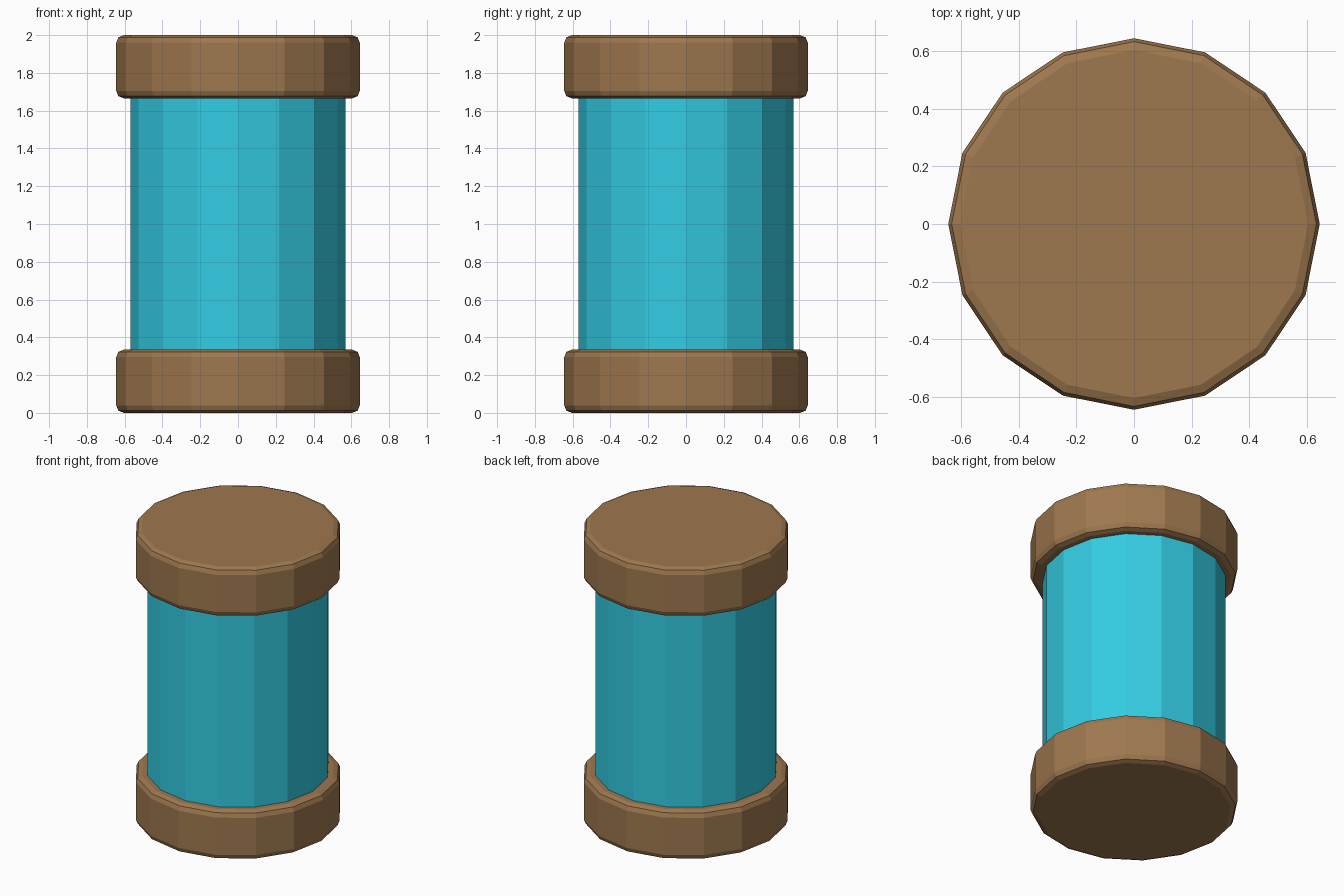
import bpy

cube = bpy.data.objects.get("Cube")
if cube:
    bpy.data.objects.remove(cube, do_unlink=True)

SIDES = 16
CAP_RADIUS, CAP_HEIGHT = 0.645, 0.335
BODY_RADIUS, HEIGHT = 0.57, 2.0


def make_material(name, rgb):
    color = (*rgb, 1.0)
    mat = bpy.data.materials.new(name)
    mat.use_nodes = True
    mat.diffuse_color = color
    shader = next(n for n in mat.node_tree.nodes if n.type == 'BSDF_PRINCIPLED')
    shader.inputs["Base Color"].default_value = color
    return mat


def make_drum(name, radius, bottom, top, mat, bevel=0.0):
    # Flat-sided drum with a corner on each axis
    bpy.ops.mesh.primitive_cylinder_add(
        vertices=SIDES, radius=radius, depth=top - bottom,
        location=(0, 0, (bottom + top) / 2))
    obj = bpy.context.object
    obj.name = name
    obj.data.materials.append(mat)
    if bevel:
        mod = obj.modifiers.new("rim_bevel", 'BEVEL')
        mod.width = bevel
        mod.segments = 2
        mod.limit_method = 'ANGLE'
        mod.angle_limit = 0.7
    return obj


wood = make_material("brown wood", (0.342, 0.188, 0.078))
cyan = make_material("bright cyan", (0.033, 0.604, 0.768))

# Body, tucked slightly into both caps
make_drum("body", BODY_RADIUS, CAP_HEIGHT - 0.05, HEIGHT - CAP_HEIGHT + 0.05, cyan)

# Rounded wooden end caps
make_drum("bottom_cap", CAP_RADIUS, 0, CAP_HEIGHT, wood, bevel=0.04)
make_drum("top_cap", CAP_RADIUS, HEIGHT - CAP_HEIGHT, HEIGHT, wood, bevel=0.04)
